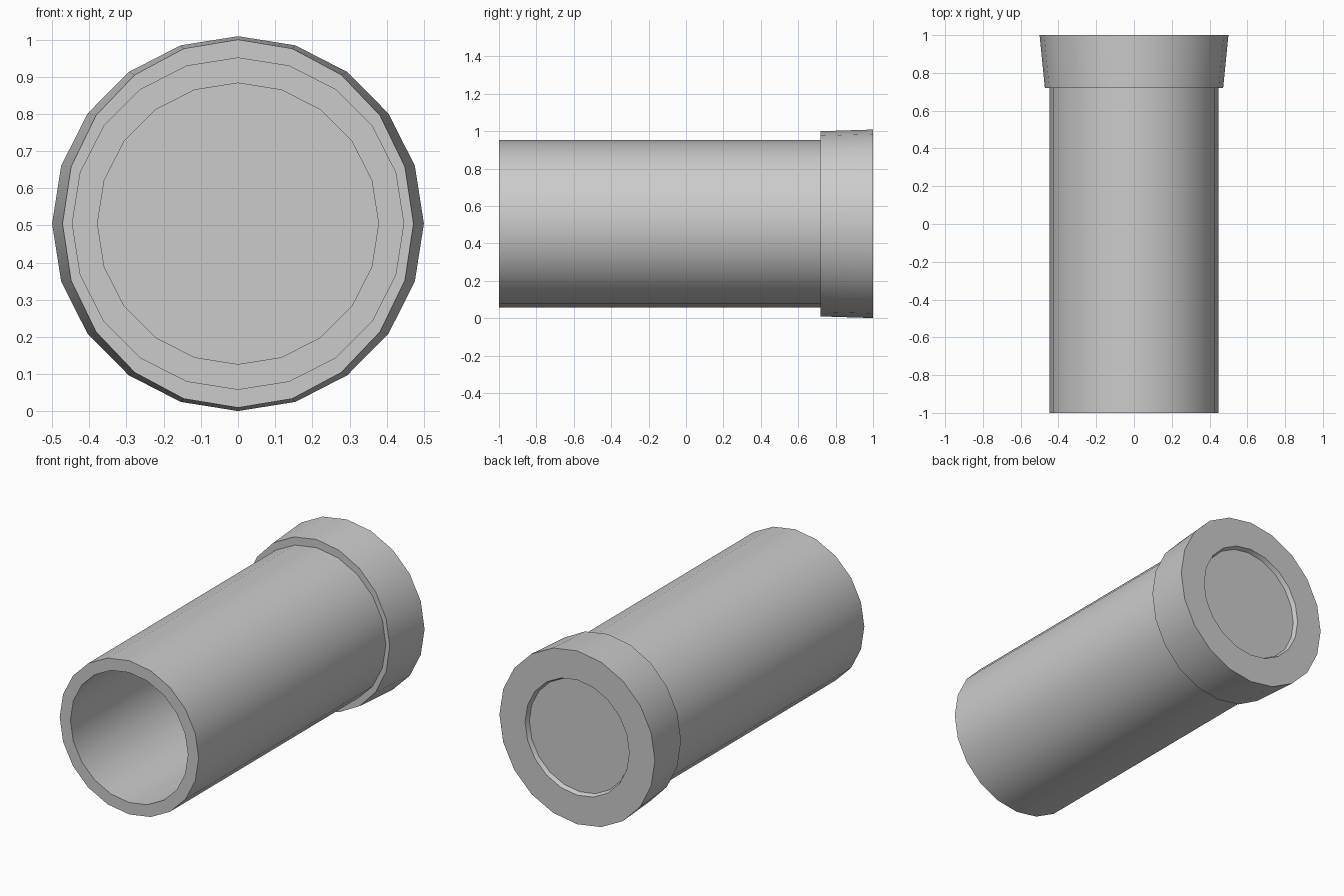
import bpy, bmesh
from math import sin, cos, radians, pi

if "Cube" in bpy.data.objects:
    bpy.data.objects.remove(bpy.data.objects["Cube"])

SIDES = 20
CENTRE_Z = 0.505


def lathe(name, rings, cap_start=False, cap_end=False):
    """Skin rings of (y, x radius, z radius) along the y axis."""
    bm = bmesh.new()
    loops = []
    for y, rx, rz in rings:
        loops.append([bm.verts.new((rx * sin(2 * pi * i / SIDES), y,
                                    CENTRE_Z + rz * cos(2 * pi * i / SIDES)))
                      for i in range(SIDES)])
    for a, b in zip(loops, loops[1:]):
        for i in range(SIDES):
            j = (i + 1) % SIDES
            bm.faces.new((a[i], a[j], b[j], b[i]))
    if cap_start:
        bm.faces.new(loops[0])
    if cap_end:
        bm.faces.new(loops[-1])
    bmesh.ops.recalc_face_normals(bm, faces=bm.faces)
    mesh = bpy.data.meshes.new(name)
    bm.to_mesh(mesh)
    bm.free()
    obj = bpy.data.objects.new(name, mesh)
    bpy.context.collection.objects.link(obj)
    bpy.ops.object.select_all(action='DESELECT')
    obj.select_set(True)
    bpy.context.view_layer.objects.active = obj
    bpy.ops.object.shade_smooth_by_angle(angle=radians(30))
    return obj


# One closed shell: bore floor, bore, barrel, flared collar, recessed end disc
lathe("barrel_with_collar", [
    (0.90, 0.378, 0.378),    # bore floor
    (-1.00, 0.378, 0.378),   # open mouth
    (-1.00, 0.447, 0.447),
    (0.72, 0.447, 0.447),    # collar step
    (0.72, 0.472, 0.495),
    (1.00, 0.500, 0.504),    # collar back edge
    (1.00, 0.335, 0.335),
    (0.975, 0.325, 0.325),   # recessed disc
], cap_start=True, cap_end=True)
